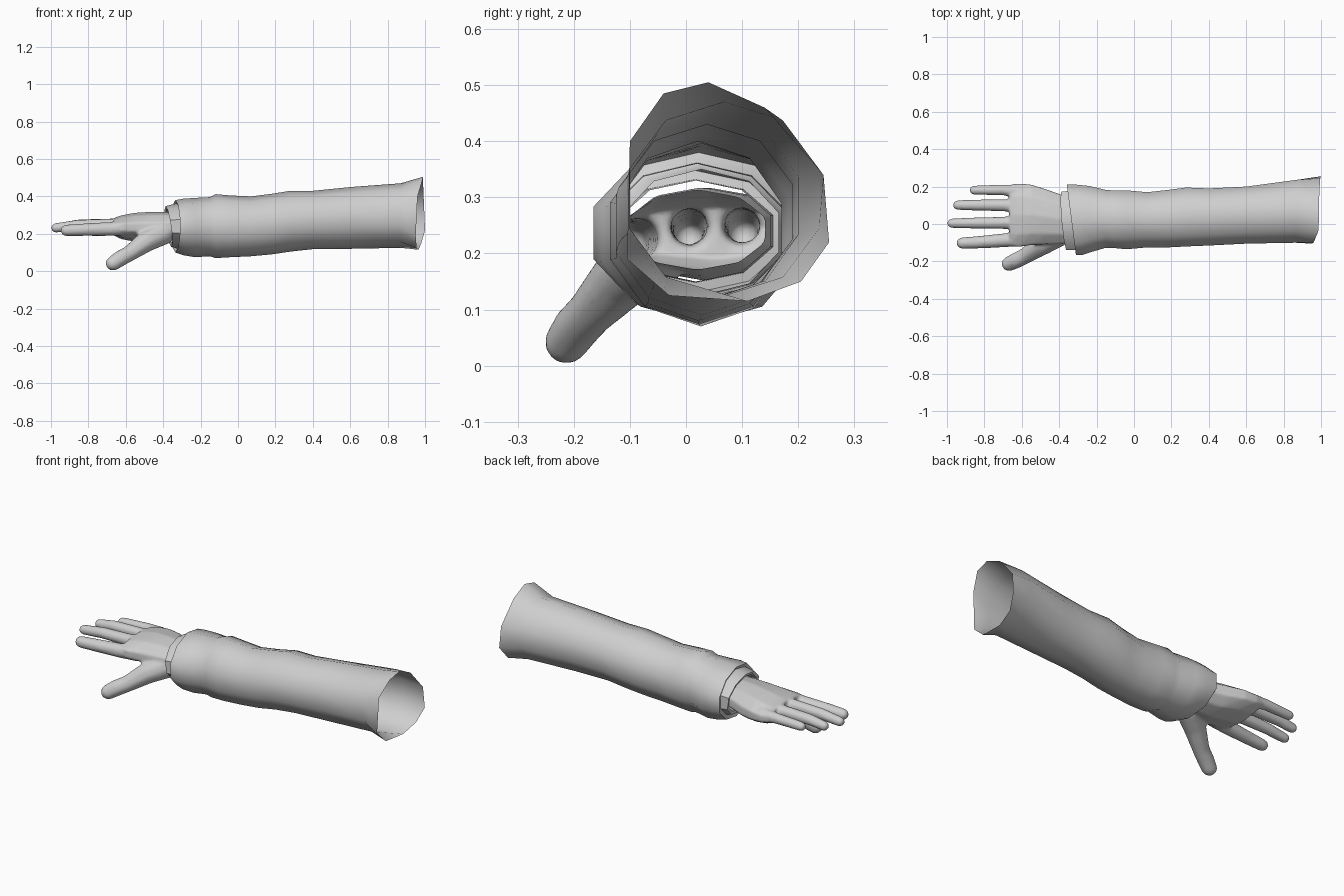
import bpy, bmesh, math

if "Cube" in bpy.data.objects:
    bpy.data.objects.remove(bpy.data.objects["Cube"])

SIDES = 10
grey = bpy.data.materials.new("pale grey")
grey.diffuse_color = (0.62, 0.62, 0.62, 1)
grey.use_nodes = True
grey.node_tree.nodes["Principled BSDF"].inputs["Base Color"].default_value = grey.diffuse_color


def ring(x, y0, y1, z0, z1, slant_y=0.0, slant_z=0.0):
    """Ten-sided oval filling a y/z box, optionally leaning along x."""
    cy, cz = (y0 + y1) / 2, (z0 + z1) / 2
    pts = []
    for i in range(SIDES):
        a = math.radians(18 + i * 360 / SIDES)
        dy = (y1 - y0) / 2 * math.cos(a) / math.cos(math.radians(18))
        dz = (z1 - z0) / 2 * math.sin(a)
        pts.append((x + slant_y * dy + slant_z * dz, cy + dy, cz + dz))
    return pts


def loft(bm, rings, capped=False):
    loops = [[bm.verts.new(p) for p in r] for r in rings]
    for a, b in zip(loops, loops[1:]):
        for i in range(len(a)):
            j = (i + 1) % len(a)
            bm.faces.new((a[i], a[j], b[j], b[i]))
    if capped:
        bm.faces.new(loops[0])
        bm.faces.new(loops[-1])
    bmesh.ops.recalc_face_normals(bm, faces=bm.faces[:])


def finish(name, bm):
    me = bpy.data.meshes.new(name)
    bm.to_mesh(me)
    bm.free()
    me.materials.append(grey)
    ob = bpy.data.objects.new(name, me)
    bpy.context.collection.objects.link(ob)
    return ob


def smooth(ob, angle):
    bpy.ops.object.select_all(action='DESELECT')
    bpy.context.view_layer.objects.active = ob
    ob.select_set(True)
    bpy.ops.object.shade_smooth_by_angle(angle=math.radians(angle))


# Sleeve: turned-in wrist hem, gathered folds, flared shoulder opening
stations = [
    (-0.29, -0.11, 0.165, 0.125, 0.350, -0.13),
    (-0.325, -0.13, 0.18, 0.125, 0.360, -0.13),
    (-0.335, -0.165, 0.21, 0.100, 0.380, -0.13),
    (-0.29, -0.165, 0.21, 0.085, 0.388, -0.08),
    (-0.23, -0.148, 0.203, 0.075, 0.392, -0.04),
    (-0.15, -0.127, 0.182, 0.080, 0.396, 0),
    (-0.12, -0.127, 0.180, 0.070, 0.412, 0),
    (-0.04, -0.135, 0.180, 0.075, 0.405, 0),
    (0.07, -0.125, 0.170, 0.080, 0.400, 0),
    (0.18, -0.125, 0.182, 0.090, 0.414, 0),
    (0.28, -0.120, 0.195, 0.105, 0.430, 0),
    (0.40, -0.115, 0.190, 0.118, 0.430, 0),
    (0.60, -0.105, 0.200, 0.120, 0.450, 0),
    (0.87, -0.100, 0.237, 0.125, 0.470, 0.04),
]
opening = [(0.995, 0.245, 0.34), (0.99, 0.14, 0.46), (0.99, 0.04, 0.505),
           (0.985, -0.04, 0.485), (0.96, -0.10, 0.40), (0.95, -0.105, 0.19),
           (0.955, -0.03, 0.125), (0.965, 0.11, 0.115), (0.98, 0.205, 0.15),
           (1.0, 0.255, 0.22)]
bm = bmesh.new()
loft(bm, [ring(*s) for s in stations] + [opening])
smooth(finish("sleeve", bm), 50)

# Inner cuff: band peeking out of the sleeve, edge folded inward
bm = bmesh.new()
loft(bm, [
    ring(-0.29, -0.135, 0.175, 0.118, 0.360, -0.10, -0.10),
    ring(-0.32, -0.138, 0.178, 0.118, 0.362, -0.10, -0.10),
    ring(-0.372, -0.140, 0.172, 0.130, 0.348, -0.09, -0.14),
    ring(-0.368, -0.122, 0.155, 0.148, 0.332, -0.09, -0.14),
    ring(-0.31, -0.115, 0.150, 0.150, 0.330, -0.09, -0.14),
])
smooth(finish("cuff", bm), 40)

# Hand: palm plus tapered digits, fused into one skin
bm = bmesh.new()
loft(bm, [
    ring(-0.30, -0.100, 0.135, 0.175, 0.312),
    ring(-0.40, -0.105, 0.160, 0.158, 0.318),
    ring(-0.47, -0.108, 0.185, 0.150, 0.318),
    ring(-0.55, -0.112, 0.210, 0.158, 0.313),
    ring(-0.62, -0.122, 0.216, 0.170, 0.300),
    ring(-0.665, -0.115, 0.208, 0.190, 0.285),
], capped=True)


def ball(x, y, z, r):
    """Points spread over a sphere."""
    pts = [(x - r, y, z), (x + r, y, z)]
    for i in range(1, 6):
        t = math.pi * i / 6
        for j in range(12):
            a = math.tau * j / 12
            pts.append((x + r * math.cos(t), y + r * math.sin(t) * math.cos(a),
                        z + r * math.sin(t) * math.sin(a)))
    return pts


def digit(*joints):
    """Chain of (x, y, z, radius) balls, each pair wrapped in a hull."""
    for a, b in zip(joints, joints[1:]):
        part = bmesh.new()
        for p in ball(*a) + ball(*b):
            part.verts.new(p)
        bmesh.ops.convex_hull(part, input=part.verts[:])
        for v in [v for v in part.verts if not v.link_faces]:
            part.verts.remove(v)
        bmesh.ops.recalc_face_normals(part, faces=part.faces[:])
        me = bpy.data.meshes.new("segment")
        part.to_mesh(me)
        part.free()
        bm.from_mesh(me)
        bpy.data.meshes.remove(me)


digit((-0.60, 0.172, 0.240, 0.038), (-0.70, 0.182, 0.245, 0.029),
      (-0.855, 0.181, 0.240, 0.025))                       # little finger
digit((-0.60, 0.095, 0.242, 0.040), (-0.70, 0.100, 0.250, 0.032),
      (-0.85, 0.101, 0.248, 0.030), (-0.943, 0.101, 0.236, 0.026))  # ring finger
digit((-0.60, 0.010, 0.240, 0.040), (-0.70, 0.006, 0.248, 0.033),
      (-0.86, 0.005, 0.245, 0.030), (-0.974, 0.004, 0.232, 0.026))  # middle finger
digit((-0.58, -0.075, 0.232, 0.042), (-0.68, -0.086, 0.226, 0.038),
      (-0.82, -0.097, 0.222, 0.034), (-0.918, -0.102, 0.218, 0.031))  # index finger
digit((-0.40, -0.055, 0.205, 0.065), (-0.49, -0.110, 0.160, 0.057),
      (-0.58, -0.170, 0.095, 0.043), (-0.63, -0.195, 0.068, 0.043),
      (-0.668, -0.213, 0.042, 0.040))                      # thumb
hand = finish("hand", bm)

mod = hand.modifiers.new("fuse", 'REMESH')
mod.mode = 'VOXEL'
mod.voxel_size = 0.008
mod = hand.modifiers.new("soften", 'SMOOTH')
mod.factor = 0.5
mod.iterations = 5
mod = hand.modifiers.new("simplify", 'DECIMATE')
mod.ratio = 0.3
fused = bpy.data.meshes.new_from_object(
    hand.evaluated_get(bpy.context.evaluated_depsgraph_get()))
hand.modifiers.clear()

# Open the wrist inside the cuff
bm = bmesh.new()
bm.from_mesh(fused)
bmesh.ops.bisect_plane(bm, geom=bm.verts[:] + bm.edges[:] + bm.faces[:],
                       plane_co=(-0.325, 0, 0), plane_no=(1, 0, 0), clear_outer=True)
bm.to_mesh(fused)
bm.free()
fused.materials.clear()
fused.materials.append(grey)
hand.data = fused
smooth(hand, 80)
